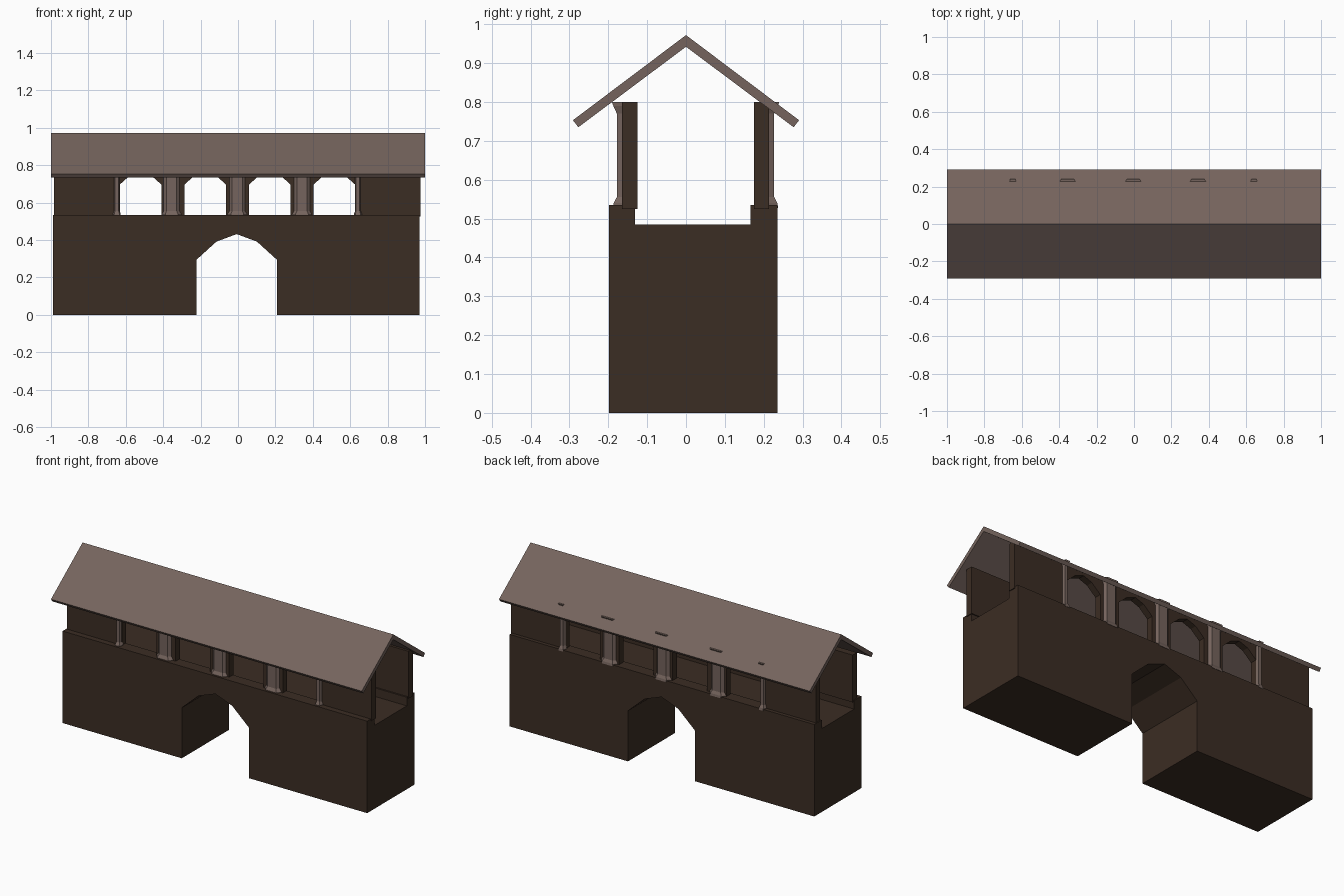
import bpy, bmesh
from mathutils import Vector

if "Cube" in bpy.data.objects:
    bpy.data.objects.remove(bpy.data.objects["Cube"])


def material(name, rgb):
    m = bpy.data.materials.new(name)
    m.diffuse_color = (*rgb, 1)
    m.use_nodes = True
    m.node_tree.nodes["Principled BSDF"].inputs["Base Color"].default_value = m.diffuse_color
    return m


DARK = material("dark_timber", (0.044, 0.026, 0.017))
ROOF = material("grey_brown_boards", (0.178, 0.127, 0.109))


def loft(name, rings, mat):
    """Join equal-length rings of points into a closed solid."""
    bm = bmesh.new()
    rows = [[bm.verts.new(p) for p in r] for r in rings]
    n = len(rows[0])
    for a, b in zip(rows, rows[1:]):
        for i in range(n):
            j = (i + 1) % n
            bm.faces.new((a[i], a[j], b[j], b[i]))
    bm.faces.new(rows[0])
    bm.faces.new(rows[-1])
    bmesh.ops.recalc_face_normals(bm, faces=bm.faces)
    me = bpy.data.meshes.new(name)
    bm.to_mesh(me)
    bm.free()
    me.materials.append(mat)
    ob = bpy.data.objects.new(name, me)
    bpy.context.collection.objects.link(ob)
    return ob


def along_x(name, yz, x0, x1, mat):
    return loft(name, [[(x, y, z) for y, z in yz] for x in (x0, x1)], mat)


def along_y(name, xz, y0, y1, mat):
    return loft(name, [[(x, y, z) for x, z in xz] for y in (y0, y1)], mat)


def arch(cx, half, bottom, spring, rise):
    """Five-point pointed arch outline, left to right."""
    return [(cx - half, bottom), (cx - half, spring),
            (cx - half * 0.5, spring + rise * 0.71), (cx, spring + rise),
            (cx + half * 0.5, spring + rise * 0.71),
            (cx + half, spring), (cx + half, bottom)]


# Base block with walkway trough, cut by the gateway
base = along_x("base_block", [(-0.198, 0), (0.235, 0), (0.235, 0.535), (0.166, 0.535),
                              (0.166, 0.485), (-0.131, 0.485), (-0.131, 0.535),
                              (-0.198, 0.535)], -0.99, 0.97, DARK)
cutter = along_y("gateway_cutter", arch(-0.007, 0.216, -0.1, 0.294, 0.138), -0.5, 0.5, DARK)
mod = base.modifiers.new("gateway", 'BOOLEAN')
mod.operation = 'DIFFERENCE'
mod.solver = 'EXACT'
mod.object = cutter
cutter.hide_render = True
cutter.hide_set(True)

# Arcade walls: openings run down to the parapet
outline = [(-0.985, 0.525)]
for cx in (-0.521, -0.175, 0.17, 0.515):
    outline += arch(cx, 0.111, 0.525, 0.697, 0.07)
outline += [(0.975, 0.525), (0.975, 0.8), (-0.985, 0.8)]
along_y("front_arcade_wall", outline, -0.165, -0.125, DARK)
along_y("back_arcade_wall", outline, 0.175, 0.214, DARK)


# Half columns with flared foot and cap, against the outer wall faces
def column(name, cx, y, side, shaft, flare):
    rings = []
    for z, half, depth in ((0.527, flare, 0.023), (0.54, flare, 0.021), (0.555, shaft, 0.013),
                           (0.77, shaft, 0.013), (0.79, flare, 0.022), (0.8, flare, 0.026)):
        rings.append([(cx - half, y - side * 0.005, z), (cx - half, y, z),
                      (cx - half * 0.65, y + side * depth, z),
                      (cx + half * 0.65, y + side * depth, z),
                      (cx + half, y, z), (cx + half, y - side * 0.005, z)])
    loft(name, rings, ROOF)


for label, y, side in (("front", -0.165, -1), ("back", 0.214, 1)):
    for i, cx in enumerate((-0.648, -0.355, -0.004, 0.342, 0.641)):
        end = i in (0, 4)
        column(f"{label}_column_{i + 1}", cx, y, side,
               0.015 if end else 0.042, 0.021 if end else 0.052)

# Gabled roof
along_x("roof", [(-0.291, 0.753), (0, 0.972), (0.291, 0.753), (0.277, 0.735),
                 (0, 0.942), (-0.277, 0.735)], -1, 1, ROOF)
